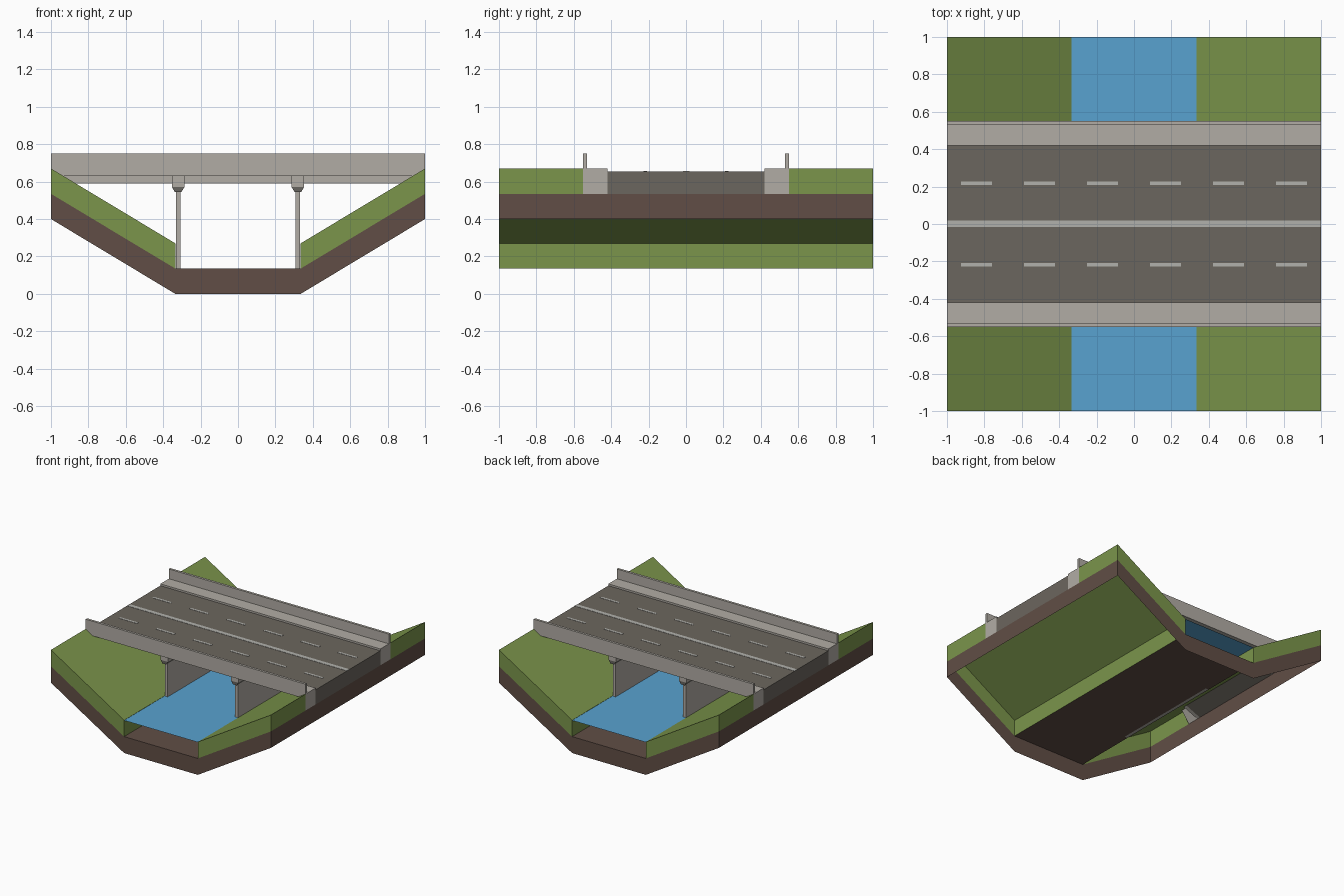
import bpy, bmesh

if "Cube" in bpy.data.objects:
    bpy.data.objects.remove(bpy.data.objects["Cube"])


def material(name, rgb):
    m = bpy.data.materials.new(name)
    m.diffuse_color = (*[c ** 2.2 for c in rgb], 1)
    m.use_nodes = True
    m.node_tree.nodes["Principled BSDF"].inputs["Base Color"].default_value = m.diffuse_color
    return m


CONCRETE = material("concrete", (0.69, 0.67, 0.64))
ASPHALT = material("asphalt", (0.42, 0.40, 0.37))
PAINT = material("road_paint", (0.69, 0.69, 0.67))
GRASS = material("grass", (0.48, 0.58, 0.30))
EARTH = material("earth", (0.38, 0.31, 0.28))
WATER = material("water", (0.35, 0.63, 0.81))
DARK = material("dark_concrete", (0.40, 0.39, 0.37))


def prism(name, profile, y0, y1, mat, skip=()):
    """Extrude an (x, z) profile from y0 to y1; skip holds side indices, 'a' (y0 cap) or 'b' (y1 cap)."""
    bm = bmesh.new()
    a = [bm.verts.new((x, y0, z)) for x, z in profile]
    b = [bm.verts.new((x, y1, z)) for x, z in profile]
    faces = {"a": bm.faces.new(a), "b": bm.faces.new(b[::-1])}
    n = len(profile)
    for i in range(n):
        j = (i + 1) % n
        faces[i] = bm.faces.new((a[j], a[i], b[i], b[j]))
    bmesh.ops.recalc_face_normals(bm, faces=bm.faces[:])
    if skip:
        bmesh.ops.delete(bm, geom=[faces[k] for k in skip], context="FACES_ONLY")
    me = bpy.data.meshes.new(name)
    bm.to_mesh(me)
    bm.free()
    me.materials.append(mat)
    ob = bpy.data.objects.new(name, me)
    bpy.context.collection.objects.link(ob)
    return ob


def rect(x0, x1, z0, z1):
    return [(x0, z0), (x0, z1), (x1, z1), (x1, z0)]


def deck(top, bottom):
    """Deck outline: flat soffit that meets the bank, then drops to the abutment end."""
    x = 0.335 + (bottom - 0.27) / 0.4 * 0.665
    return [(-1, 0.535), (-1, top), (1, top), (1, 0.535), (x, bottom), (-x, bottom)]


# Open-bottomed earth base: skirts, end walls and the river bed
prism("earth_base",
      [(-1, 0.535), (-0.335, 0.135), (0.335, 0.135), (1, 0.535),
       (1, 0.40), (0.335, 0), (-0.335, 0), (-1, 0.40)],
      -1, 1, EARTH, skip=(0, 2, 4, 5, 6))

# Grass banks, open below, cut away where the deck ends sit
for s, side in ((-1, "left"), (1, "right")):
    full = [(s * .335, .135), (s * .335, .27), (s, .67), (s, .535)]
    under = [(s * .335, .135), (s * .335, .27), (s * .9335, .63), (s, .535)]
    prism(f"grass_bank_{side}_front", full, -1, -0.55, GRASS, skip=(3, "b"))
    prism(f"grass_bank_{side}_back", full, 0.55, 1, GRASS, skip=(3, "a"))
    prism(f"grass_bank_{side}_under_bridge", under, -0.55, 0.55, GRASS, skip=(2, 3, "a", "b"))

# Water sheet
water = prism("water", rect(-0.335, 0.335, 0.2, 0.268), -1, 1, WATER, skip=(0, 2, 3, "a", "b"))

# Road slab, kerbs and parapets
prism("road", deck(0.655, 0.59), -0.42, 0.42, ASPHALT)
for s, side in ((-1, "front"), (1, "back")):
    def span(p, q):
        return sorted((s * p, s * q))
    prism(f"walkway_inner_{side}", deck(0.67, 0.59), *span(0.42, 0.45), CONCRETE)
    prism(f"walkway_outer_{side}", deck(0.67, 0.63), *span(0.45, 0.55), CONCRETE)
    prism(f"parapet_{side}", rect(-1, 1, 0.67, 0.75), *span(0.53, 0.55), CONCRETE)
    # Lane dashes
    for i in range(6):
        x = -0.842 + i * 0.337
        prism(f"lane_dash_{side}_{i + 1}", rect(x - .083, x + .083, .655, .657),
              *span(0.209, 0.228), PAINT)

# Centre line
prism("centre_line", rect(-1, 1, 0.655, 0.657), -0.015, 0.019, PAINT)

# Wall piers with flared caps
for s, side in ((-1, "left"), (1, "right")):
    c = s * 0.32
    prism(f"pier_wall_{side}", rect(c - .0125, c + .0125, .135, .55), -0.475, 0.475, CONCRETE)
    prism(f"pier_flare_{side}", [(c - .018, .545), (c - .033, .57), (c + .033, .57), (c + .018, .545)],
          -0.50, 0.50, DARK)
    prism(f"pier_cap_{side}", rect(c - .033, c + .033, .57, .63), -0.50, 0.50, CONCRETE)
